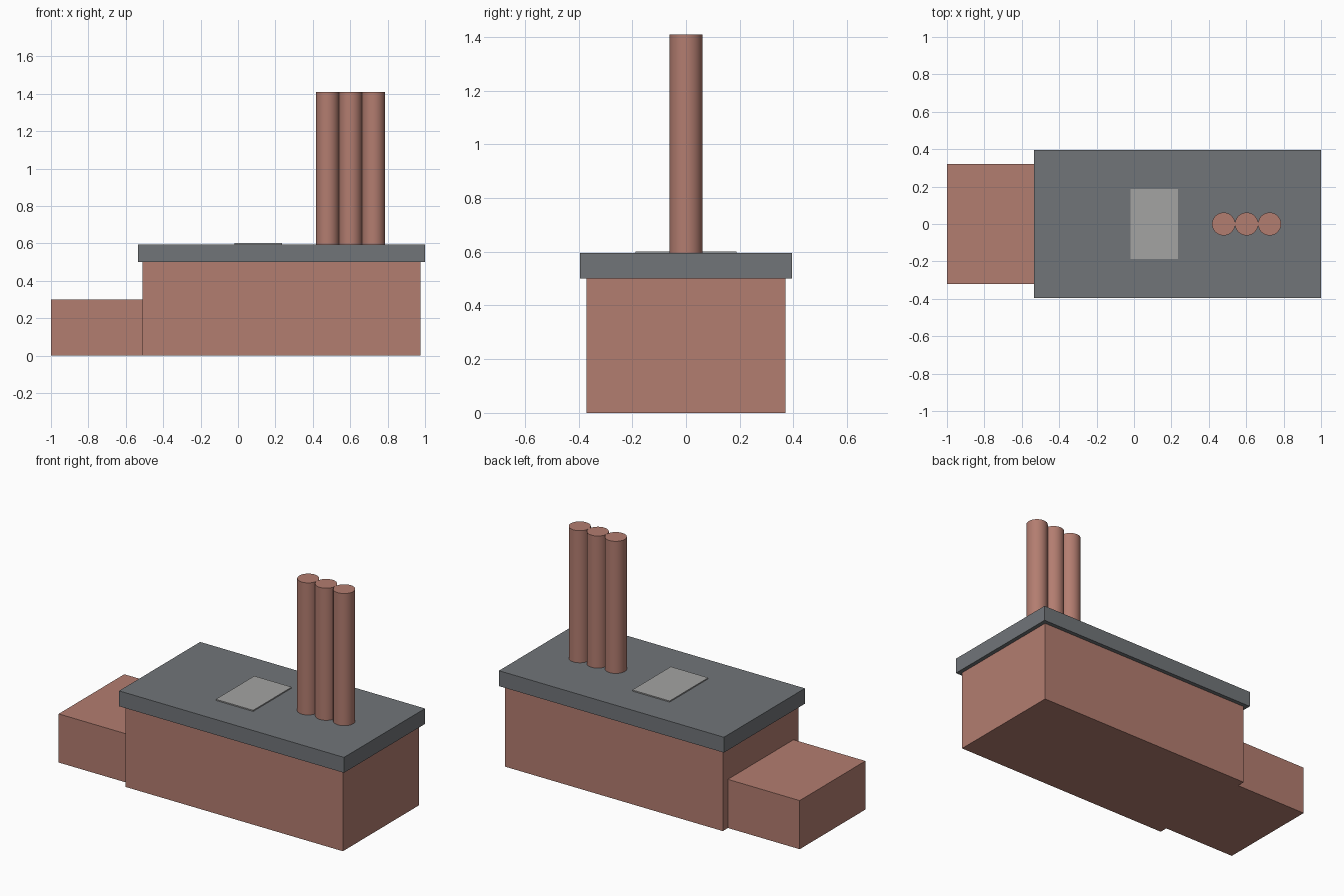
import bpy
import math

cube = bpy.data.objects.get("Cube")
if cube:
    bpy.data.objects.remove(cube, do_unlink=True)


def make_material(name, rgb):
    mat = bpy.data.materials.new(name)
    mat.use_nodes = True
    color = (*rgb, 1)
    mat.diffuse_color = color
    mat.node_tree.nodes["Principled BSDF"].inputs["Base Color"].default_value = color
    return mat


def box(name, x, y, z, mat):
    """Box from (min, max) ranges on each axis."""
    centre = [(a + b) / 2 for a, b in (x, y, z)]
    bpy.ops.mesh.primitive_cube_add(size=1, location=centre)
    obj = bpy.context.object
    obj.name = name
    obj.scale = [b - a for a, b in (x, y, z)]
    bpy.ops.object.transform_apply(location=False, rotation=False, scale=True)
    obj.data.materials.append(mat)
    return obj


brick = make_material("brick red", (0.45, 0.205, 0.162))
slate = make_material("slate grey", (0.165, 0.178, 0.191))
pale = make_material("pale grey", (0.37, 0.37, 0.365))

# Building masses
box("main_hall", (-0.51, 0.975), (-0.37, 0.37), (0, 0.5), brick)
box("side_annex", (-1, -0.51), (-0.32, 0.32), (0, 0.3), brick)

# Overhanging flat roof and its skylight
box("roof_slab", (-0.535, 1), (-0.395, 0.395), (0.5, 0.595), slate)
box("skylight", (-0.02, 0.235), (-0.188, 0.188), (0.595, 0.602), pale)

# Row of touching chimneys
radius, base, top = 0.0615, 0.595, 1.41
for i in range(3):
    bpy.ops.mesh.primitive_cylinder_add(
        vertices=48, radius=radius, depth=top - base,
        location=(0.602 + (i - 1) * 2 * radius, 0, (base + top) / 2))
    chimney = bpy.context.object
    chimney.name = f"chimney_{i + 1}"
    chimney.data.materials.append(brick)
    bpy.ops.object.shade_smooth_by_angle(angle=math.radians(30))
